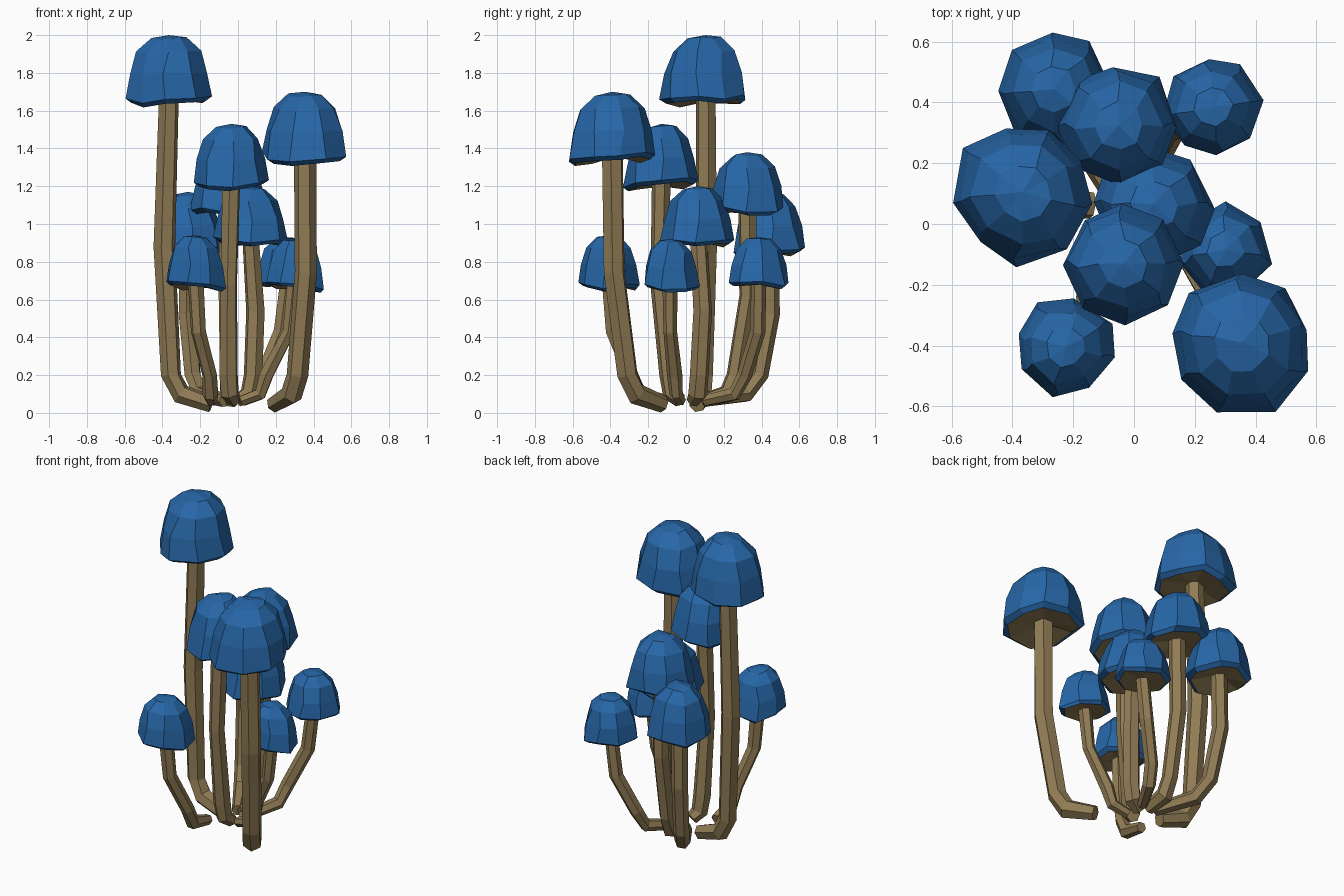
import bpy, bmesh, math, random
from mathutils import Vector

if "Cube" in bpy.data.objects:
    bpy.data.objects.remove(bpy.data.objects["Cube"])

random.seed(11)


def material(name, rgb):
    m = bpy.data.materials.new(name)
    m.diffuse_color = (*rgb, 1)
    m.use_nodes = True
    m.node_tree.nodes["Principled BSDF"].inputs["Base Color"].default_value = m.diffuse_color
    return m


BLUE = material("cap blue", (0.02, 0.135, 0.39))
TAN = material("stem tan", (0.28, 0.2, 0.09))


def finish(bm, name, mats):
    bmesh.ops.recalc_face_normals(bm, faces=bm.faces)
    me = bpy.data.meshes.new(name)
    bm.to_mesh(me)
    bm.free()
    for m in mats:
        me.materials.append(m)
    ob = bpy.data.objects.new(name, me)
    bpy.context.collection.objects.link(ob)


def bridge(bm, a, b, mat=0):
    n = len(a)
    for i in range(n):
        j = (i + 1) % n
        bm.faces.new((a[i], a[j], b[j], b[i])).material_index = mat


# Dome profile (radius, height fractions); the last band is the tan underside
PROFILE = [(0.4, 0.95), (0.73, 0.76), (0.9, 0.45), (1, 0.08), (0.86, 0.02), (0.25, 0.08)]
RIM, UNDER = 3, 4


# Faceted dome: blue shell with an uneven, turned-in rim and a tan underside
def cap(name, x, y, r, z0, z1):
    bm = bmesh.new()
    h = z1 - z0
    n = round(4 + 22 * r)
    turn = random.random()
    dip = [random.uniform(-0.07, 0.09) * h for _ in range(n)]
    wobble = [random.uniform(0.94, 1.05) for _ in range(n)]
    rings = []
    for k, (q, t) in enumerate(PROFILE):
        ring = []
        for i in range(n):
            a = turn + math.tau * (i + random.uniform(-0.12, 0.12)) / n
            s = r * q * wobble[i] * random.uniform(0.97, 1.03)
            dz = dip[i] * (1 if k in (RIM, UNDER) else 0.35)
            ring.append(bm.verts.new((x + s * math.cos(a), y + s * math.sin(a), z0 + t * h + dz)))
        rings.append(ring)
    for k in range(len(rings) - 1):
        bridge(bm, rings[k], rings[k + 1], int(k >= UNDER))
    peak = bm.verts.new((x, y, z1))
    for i in range(n):
        bm.faces.new((rings[0][i], rings[0][(i + 1) % n], peak))
    bm.faces.new(rings[-1]).material_index = 1
    finish(bm, name, [BLUE, TAN])


# Six-sided stem: creeps out from the foot, bends up at the knee, rises into the cap
def stem(name, foot, knee, top, r):
    foot, knee, top = Vector(foot), Vector(knee), Vector(top)
    bend = foot.lerp(knee, 0.75)
    bend.z = 0.1
    mid = knee.lerp(top, 0.6) + 0.03 * Vector((top.x, top.y, 0)).normalized()
    mid.z = knee.z + 0.45 * (top.z - knee.z)
    pts = [foot, bend, knee, mid, top]
    bm = bmesh.new()
    rings = []
    u = Vector((0.3, 1, 0.2))
    for k, p in enumerate(pts):
        d = (pts[min(k + 1, 4)] - pts[max(k - 1, 0)]).normalized()
        u = (u - d * u.dot(d)).normalized()
        v = d.cross(u)
        s = r * (0.8 if k == 0 else random.uniform(0.95, 1.1))
        angles = [math.tau * i / 6 for i in range(6)]
        rings.append([bm.verts.new(p + s * (math.cos(a) * u + math.sin(a) * v)) for a in angles])
    for a, b in zip(rings, rings[1:]):
        bridge(bm, a, b)
    bm.faces.new(rings[0])
    bm.faces.new(rings[-1])
    finish(bm, name, [TAN])


# One mushroom: cap centre, radius, bottom, top; then where the stem bends and starts
def mushroom(name, x, y, r, z0, z1, knee, foot):
    cap(name + "_cap", x, y, r, z0, z1)
    foot_z = 0.045 if r > 0.22 else 0.065
    stem(name + "_stem", (*foot, foot_z), (*knee, 0.2), (x, y, z0 + 0.22 * (z1 - z0)), r * 0.24)


mushroom("tallest", -0.365, 0.105, 0.232, 1.625, 2.0, (-0.355, 0.09), (-0.14, 0.06))
mushroom("front_right", 0.355, -0.39, 0.236, 1.325, 1.7, (0.315, -0.31), (0.19, -0.12))
mushroom("centre_front", -0.035, -0.13, 0.198, 1.19, 1.53, (-0.05, -0.09), (-0.02, -0.03))
mushroom("centre_back", -0.05, 0.325, 0.203, 1.05, 1.38, (-0.05, 0.26), (-0.03, 0.09))
mushroom("middle", 0.065, 0.065, 0.195, 0.88, 1.2, (0.08, 0.07), (0, 0.04))
mushroom("back_left", -0.265, 0.445, 0.19, 0.84, 1.17, (-0.24, 0.39), (-0.07, 0.1))
mushroom("back_right", 0.26, 0.385, 0.163, 0.65, 0.93, (0.13, 0.31), (0.02, 0.1))
mushroom("right", 0.3, -0.085, 0.155, 0.65, 0.92, (0.15, -0.06), (0.02, -0.03))
mushroom("front_left", -0.225, -0.405, 0.165, 0.65, 0.94, (-0.15, -0.29), (-0.14, -0.1))
